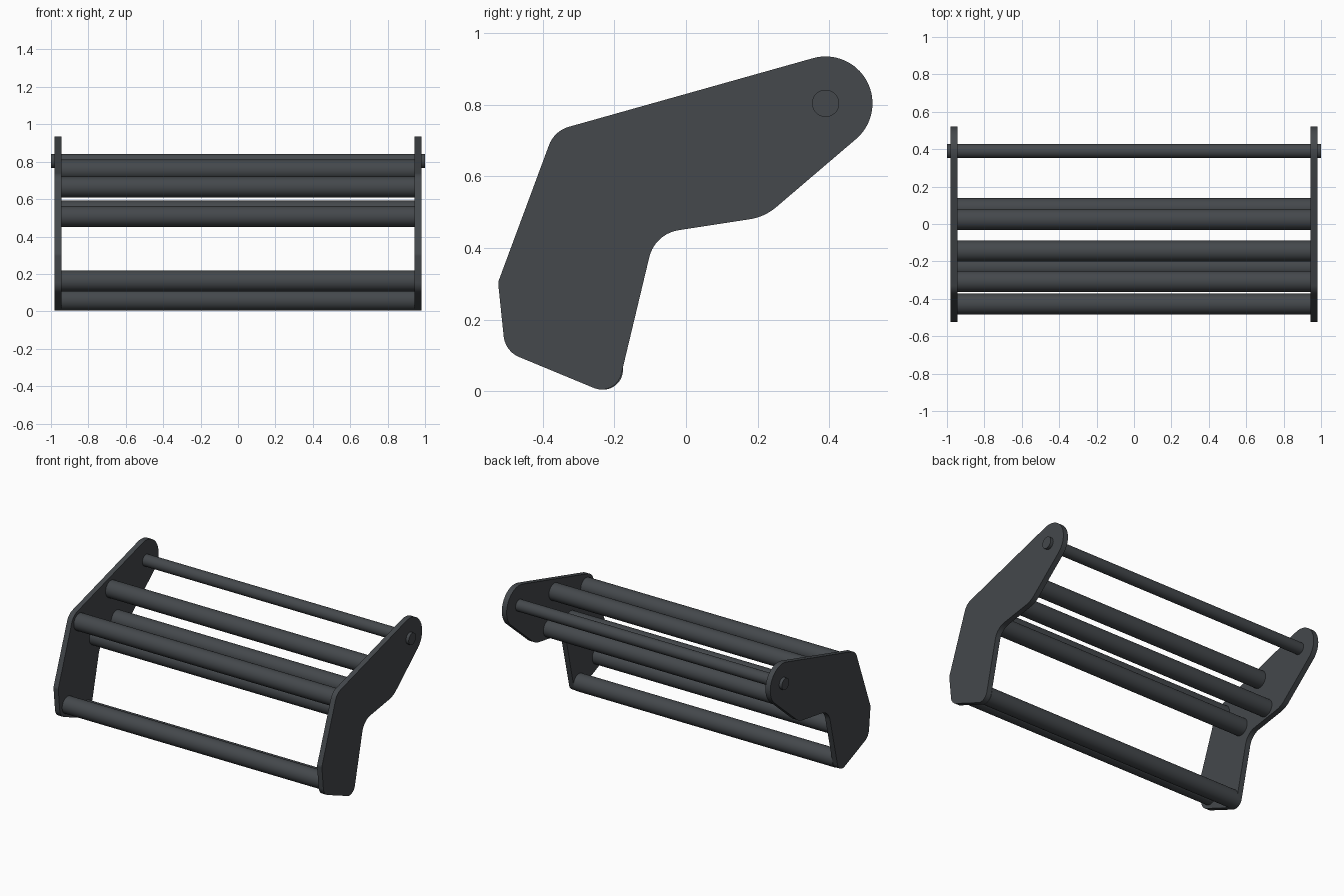
import bpy, bmesh, math
from mathutils import Vector

if "Cube" in bpy.data.objects:
    bpy.data.objects.remove(bpy.data.objects["Cube"])

steel = bpy.data.materials.new("dark_steel")
steel.diffuse_color = (0.058, 0.065, 0.072, 1)
steel.use_nodes = True
steel.node_tree.nodes["Principled BSDF"].inputs["Base Color"].default_value = steel.diffuse_color


def finish(name, bm):
    bmesh.ops.recalc_face_normals(bm, faces=bm.faces)
    mesh = bpy.data.meshes.new(name)
    bm.to_mesh(mesh)
    bm.free()
    mesh.materials.append(steel)
    obj = bpy.data.objects.new(name, mesh)
    bpy.context.collection.objects.link(obj)
    bpy.context.view_layer.objects.active = obj
    obj.select_set(True)
    bpy.ops.object.shade_smooth_by_angle(angle=math.radians(30))
    obj.select_set(False)
    return obj


def fillet(prev, corner, nxt, t, steps=10):
    """Arc tangent to both edges, starting a distance t from the corner."""
    c = Vector(corner)
    a = (Vector(prev) - c).normalized()
    b = (Vector(nxt) - c).normalized()
    half = a.angle(b) / 2
    centre = c + (a + b).normalized() * t / math.cos(half)
    radius = t * math.tan(half)
    va, vb = c + a * t - centre, c + b * t - centre
    mid = math.pi / 2 - half  # half of the arc's sweep
    return [centre + (va * math.sin(2 * mid * (1 - i / steps))
                      + vb * math.sin(2 * mid * i / steps)) / math.sin(2 * mid)
            for i in range(steps + 1)]


# Side plate outline in (y, z): filleted corners, then the round nose
nose, nose_r = Vector((0.39, 0.804)), 0.131
a0, a1 = math.radians(-49.4), math.radians(105.7)
arc = [nose + nose_r * Vector((math.cos(a), math.sin(a)))
       for a in (a0 + (a1 - a0) * i / 32 for i in range(33))]
corners = [((-0.368, 0.727), 0.042), ((-0.525, 0.304), 0.008),
           ((-0.505, 0.1115), 0.042), ((-0.196, -0.0165), 0.066),
           ((-0.087, 0.4395), 0.067), ((0.22, 0.4868), 0.042)]
chain = [arc[-1]] + [c for c, t in corners] + [arc[0]]
outline = list(arc)
for i, (c, t) in enumerate(corners):
    outline += fillet(chain[i], c, chain[i + 2], t)


def side_plate(name, x0, x1):
    bm = bmesh.new()
    face = bm.faces.new([bm.verts.new((x0, p.x, p.y)) for p in outline])
    ext = bmesh.ops.extrude_face_region(bm, geom=[face])
    bmesh.ops.translate(bm, vec=(x1 - x0, 0, 0),
                        verts=[v for v in ext["geom"] if isinstance(v, bmesh.types.BMVert)])
    # Keep the starting face so the plate is closed on both sides
    if not any(all(abs(v.co.x - x0) < 1e-6 for v in f.verts) for f in bm.faces):
        bm.verts.ensure_lookup_table()
        bm.faces.new([v for v in bm.verts if abs(v.co.x - x0) < 1e-6])
    finish(name, bm)


def bar(name, y, z, radius, length):
    bm = bmesh.new()
    bmesh.ops.create_cone(bm, cap_ends=True, segments=48, radius1=radius,
                          radius2=radius, depth=length)
    obj = finish(name, bm)
    obj.rotation_euler = (0, math.pi / 2, 0)
    obj.location = (0, y, z)


# Two side plates
side_plate("right_side_plate", 0.945, 0.98)
side_plate("left_side_plate", -0.945, -0.98)

# Cross bars between the plates
bars = {"front_lower_bar": (-0.428, 0.162), "bottom_bar": (-0.232, 0.06),
        "front_upper_bar": (-0.307, 0.664), "inner_lower_bar": (-0.145, 0.507),
        "middle_upper_bar": (0.024, 0.755), "middle_lower_bar": (0.082, 0.536)}
for name, (y, z) in bars.items():
    bar(name, y, z, 0.056, 1.892)

# Thin pivot rod passing through both plates
bar("pivot_rod", 0.39, 0.804, 0.038, 2.0)
